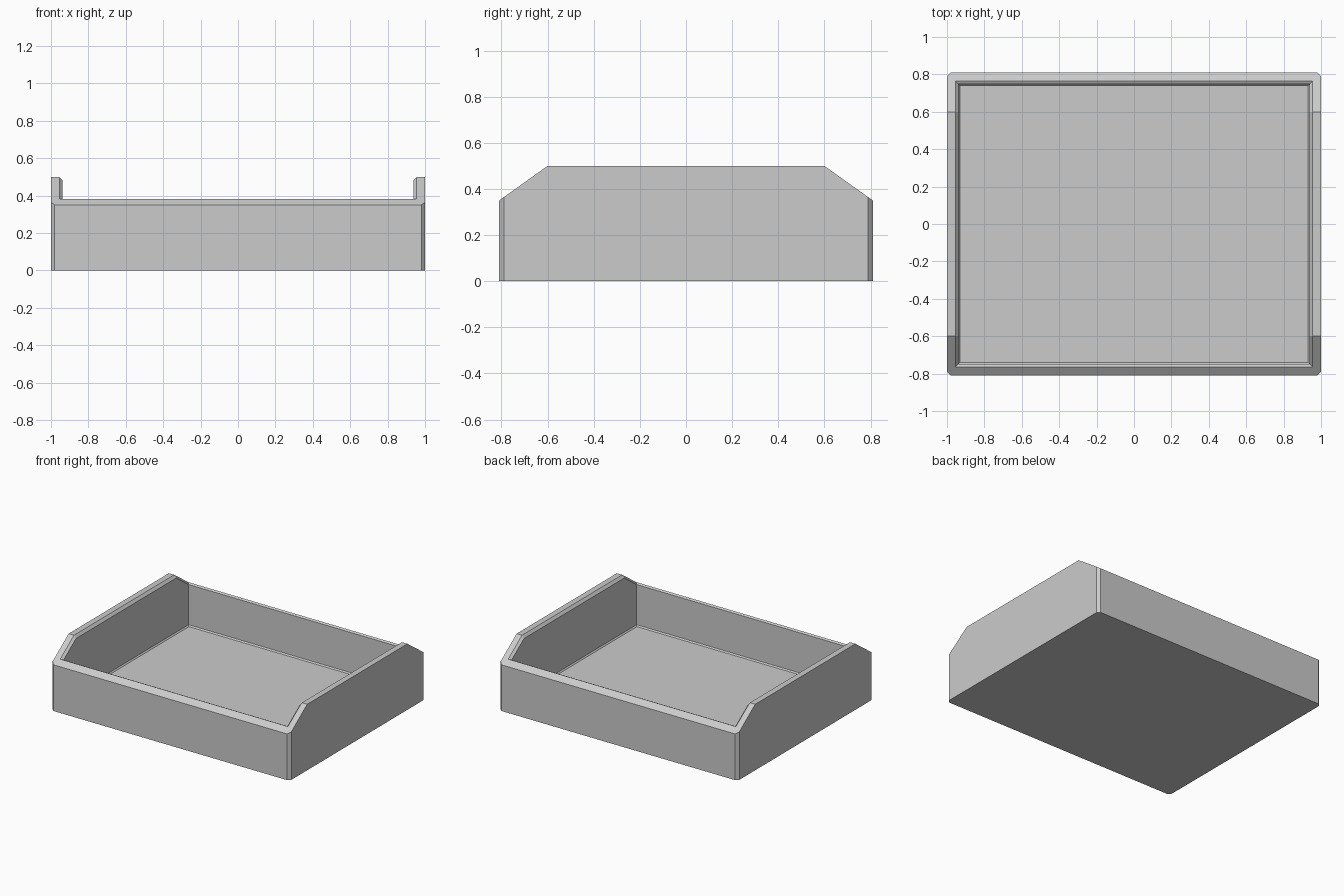
import bpy
import bmesh

cube = bpy.data.objects.get("Cube")
if cube:
    bpy.data.objects.remove(cube, do_unlink=True)

HALF_X, HALF_Y = 1.0, 0.81
BREAK_Y = 0.6
HIGH, LOW = 0.5, 0.35

grey = bpy.data.materials.new("plain grey")
grey.use_nodes = True
colour = (0.6, 0.6, 0.6, 1)
grey.diffuse_color = colour
grey.node_tree.nodes["Principled BSDF"].inputs["Base Color"].default_value = colour


def rim(y):
    """Rim height: level in the middle, sloping down to both ends."""
    over = max(0, abs(y) - BREAK_Y)
    return HIGH - (HIGH - LOW) * over / (HALF_Y - BREAK_Y)


def ring(bm, inset, height, corner=0):
    """Rectangular loop with optional cut corners and a break on each side wall."""
    x, y = HALF_X - inset, HALF_Y - inset
    quarter = [(x, BREAK_Y), (x, y - corner), (x - corner, y)]
    half = quarter + [(-px, py) for px, py in reversed(quarter)]
    points = half + [(-px, -py) for px, py in half]
    return [bm.verts.new((px, py, height(py))) for px, py in points]


bm = bmesh.new()
loops = [
    ring(bm, 0, lambda y: 0, 0.02),              # base outline
    ring(bm, 0, rim, 0.02),                      # outer rim
    ring(bm, 0.045, rim),                        # inner rim
    ring(bm, 0.062, lambda y: rim(y) - 0.02),    # rim bevel
    ring(bm, 0.062, lambda y: 0.07),             # foot of the inner wall
    ring(bm, 0.07, lambda y: 0.06),              # floor outline
]
for a, b in zip(loops, loops[1:]):
    for i in range(len(a)):
        j = (i + 1) % len(a)
        bm.faces.new((a[i], a[j], b[j], b[i]))
bm.faces.new(list(reversed(loops[0])))
bm.faces.new(loops[-1])
bmesh.ops.remove_doubles(bm, verts=bm.verts, dist=0.0005)
bmesh.ops.recalc_face_normals(bm, faces=bm.faces)

mesh = bpy.data.meshes.new("tray")
bm.to_mesh(mesh)
bm.free()
mesh.materials.append(grey)
tray = bpy.data.objects.new("tray", mesh)
bpy.context.collection.objects.link(tray)
